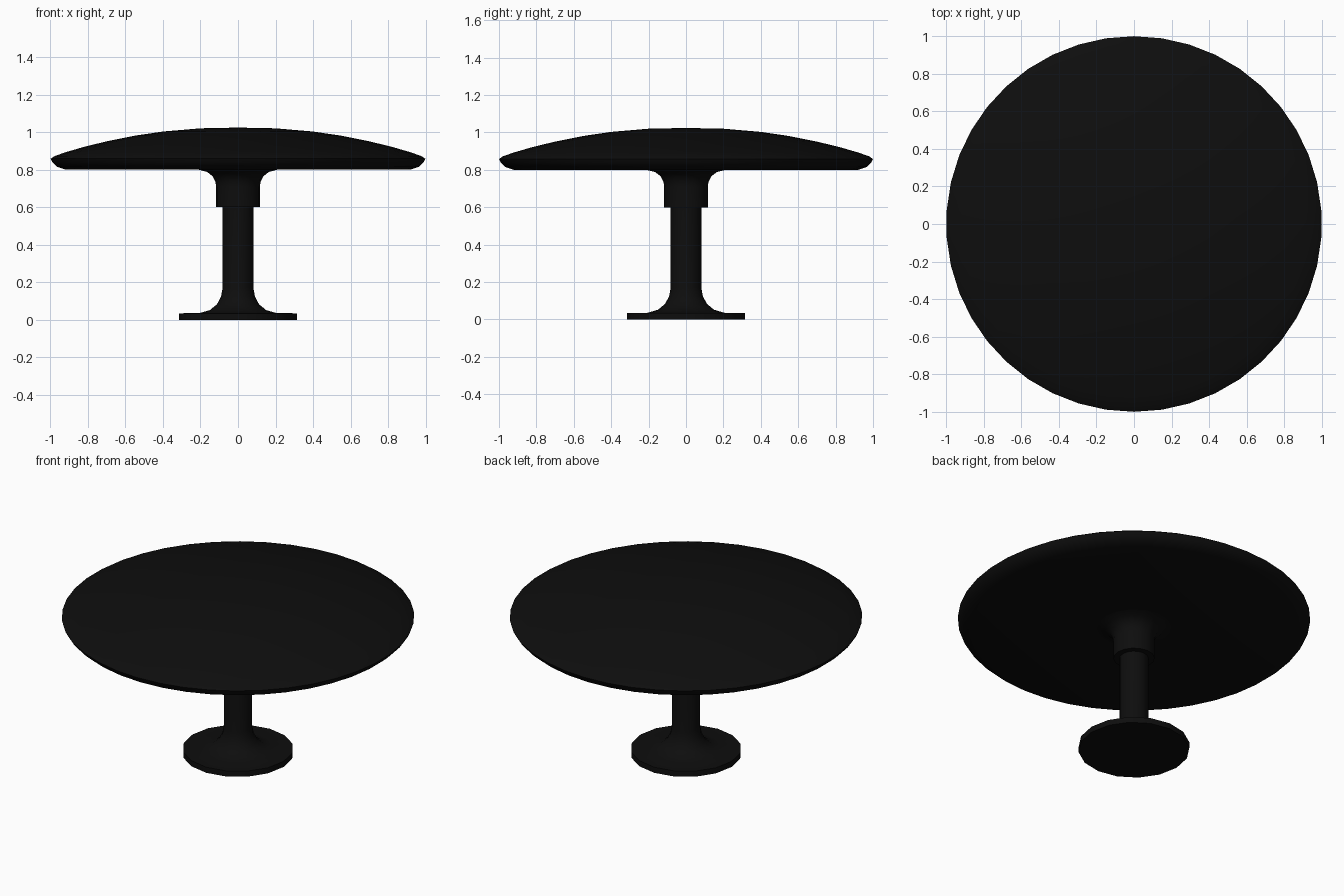
import bpy, bmesh, math

cube = bpy.data.objects.get("Cube")
if cube:
    bpy.data.objects.remove(cube, do_unlink=True)

# Single near-black finish
black = bpy.data.materials.new("matte_black")
black.use_nodes = True
colour = (0.0042, 0.0042, 0.0042, 1)
black.diffuse_color = colour
black.node_tree.nodes["Principled BSDF"].inputs["Base Color"].default_value = colour


def lathe(name, profile, sides):
    """Turn a (radius, height) profile, listed top to bottom, around z."""
    bm = bmesh.new()
    rings = []
    for r, z in profile:
        if r == 0:
            rings.append([bm.verts.new((0, 0, z))] * sides)
            continue
        angles = [math.pi / 2 + math.tau * i / sides for i in range(sides)]
        rings.append([bm.verts.new((r * math.cos(a), r * math.sin(a), z)) for a in angles])
    for upper, lower in zip(rings, rings[1:]):
        for i in range(sides):
            j = (i + 1) % sides
            corners = [upper[i], lower[i], lower[j], upper[j]]
            bm.faces.new(list(dict.fromkeys(corners)))
    bmesh.ops.recalc_face_normals(bm, faces=bm.faces)
    mesh = bpy.data.meshes.new(name)
    bm.to_mesh(mesh)
    bm.free()
    mesh.materials.append(black)
    obj = bpy.data.objects.new(name, mesh)
    bpy.context.collection.objects.link(obj)
    bpy.ops.object.select_all(action='DESELECT')
    obj.select_set(True)
    bpy.context.view_layer.objects.active = obj
    bpy.ops.object.shade_smooth_by_angle(angle=math.radians(40))
    return obj


# Domed round top with a rolled rim and flat underside
lathe("table_top", [
    (0, 1.024), (0.2, 1.02), (0.4, 1.003), (0.55, 0.981), (0.7, 0.951),
    (0.82, 0.922), (0.92, 0.893), (0.98, 0.872), (1, 0.858), (0.99, 0.838),
    (0.965, 0.815), (0.92, 0.8), (0, 0.8)], 42)

# Flared collar under the top
lathe("collar", [
    (0, 0.802), (0.21, 0.8), (0.165, 0.788), (0.135, 0.765), (0.12, 0.735),
    (0.117, 0.71), (0.117, 0.6), (0, 0.6)], 16)

# Column sweeping out into the round foot
lathe("pedestal", [
    (0, 0.61), (0.082, 0.61), (0.082, 0.17), (0.09, 0.125), (0.112, 0.083),
    (0.15, 0.052), (0.205, 0.036), (0.315, 0.035), (0.315, 0), (0, 0)], 16)
